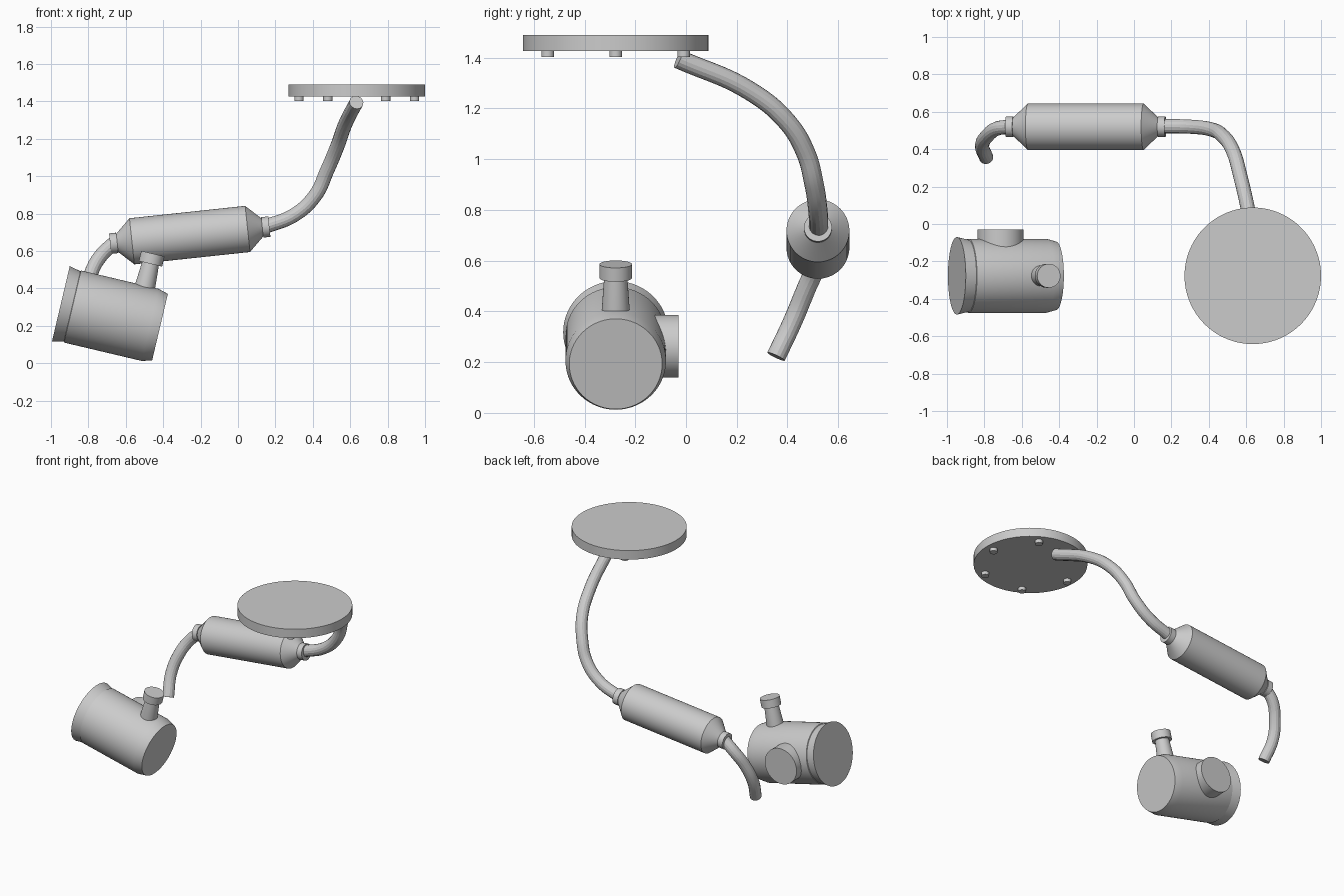
import bpy, bmesh
from math import cos, sin, pi, radians
from mathutils import Vector

cube = bpy.data.objects.get("Cube")
if cube:
    bpy.data.objects.remove(cube, do_unlink=True)

grey = bpy.data.materials.new("light_grey")
grey.use_nodes = True
grey.diffuse_color = (0.6, 0.6, 0.6, 1)
grey.node_tree.nodes["Principled BSDF"].inputs["Base Color"].default_value = (0.6, 0.6, 0.6, 1)


def finish(obj):
    obj.data.materials.clear()
    obj.data.materials.append(grey)
    bpy.ops.object.select_all(action='DESELECT')
    obj.select_set(True)
    bpy.context.view_layer.objects.active = obj
    bpy.ops.object.shade_smooth_by_angle(angle=radians(20))
    return obj


def lathe(name, origin, axis, profile, sides=64):
    """Closed solid of revolution; profile is (distance along axis, radius)."""
    bm = bmesh.new()
    turn = Vector((0, 0, 1)).rotation_difference(Vector(axis))
    rings = [[bm.verts.new(Vector(origin) + turn @ Vector((r * cos(2 * pi * i / sides),
                                                          r * sin(2 * pi * i / sides), t)))
              for i in range(sides)] for t, r in profile]
    for low, high in zip(rings, rings[1:]):
        for i in range(sides):
            j = (i + 1) % sides
            bm.faces.new((low[i], low[j], high[j], high[i]))
    bm.faces.new(rings[0][::-1])
    bm.faces.new(rings[-1])
    mesh = bpy.data.meshes.new(name)
    bm.to_mesh(mesh)
    bm.free()
    obj = bpy.data.objects.new(name, mesh)
    bpy.context.collection.objects.link(obj)
    return finish(obj)


def pipe(name, points, radius):
    """Round capped tube along a smooth path."""
    curve = bpy.data.curves.new(name, 'CURVE')
    curve.dimensions = '3D'
    curve.bevel_depth = radius
    curve.bevel_resolution = 6
    curve.use_fill_caps = True
    spline = curve.splines.new('BEZIER')
    spline.resolution_u = 10
    spline.bezier_points.add(len(points) - 1)
    for bp, co in zip(spline.bezier_points, points):
        bp.co = co
        bp.handle_left_type = bp.handle_right_type = 'AUTO'
    obj = bpy.data.objects.new(name, curve)
    bpy.context.collection.objects.link(obj)
    bpy.ops.object.select_all(action='DESELECT')
    obj.select_set(True)
    bpy.context.view_layer.objects.active = obj
    bpy.ops.object.convert(target='MESH')
    return finish(bpy.context.view_layer.objects.active)


# Round mounting plate with a ring of six bolts underneath
plate = Vector((0.635, -0.277, 1.427))
lathe("mounting_plate", plate, (0, 0, 1), [(0, 0.365), (0.063, 0.365)], 96)
for k in range(6):
    a = k * pi / 3
    lathe(f"plate_bolt_{k + 1}", plate + Vector((0.309 * cos(a), 0.268 / sin(pi / 3) * sin(a), -0.024)),
          (0, 0, 1), [(0, 0.025), (0.03, 0.025)], 24)

# Tilted canister with tapered ends and collars
tilt = radians(6.1)
along = Vector((cos(tilt), 0, sin(tilt)))
mid = Vector((-0.258, 0.52, 0.685))
half = [(0.428, 0.055), (0.39, 0.055), (0.39, 0.049), (0.311, 0.124)]
lathe("canister", mid, along, [(-t, r) for t, r in half] + half[::-1])

# Bent pipes on both ends of the canister
pipe("upper_pipe", [(0.633, -0.03, 1.395), (0.57, 0.25, 1.27), (0.527, 0.396, 1.15),
                    (0.475, 0.471, 1.027), (0.415, 0.505, 0.9), (0.305, 0.52, 0.795),
                    (0.14, 0.523, 0.728)], 0.038)
pipe("lower_pipe", [(-0.66, 0.52, 0.645), (-0.733, 0.51, 0.575), (-0.782, 0.474, 0.49),
                    (-0.812, 0.42, 0.36), (-0.79, 0.355, 0.222)], 0.038)

# Drum with flared rim, stubby top handle and rear disc
rim = Vector((-0.947, -0.277, 0.318))
drum_axis = Vector((0.973, 0, -0.23)).normalized()
drum_up = Vector((0.23, 0, 0.973)).normalized()
lathe("drum", rim, drum_axis, [(0, 0.207), (0.062, 0.193), (0.064, 0.198),
                               (0.49, 0.198), (0.5445, 0.183)], 96)
neck = rim + drum_axis * 0.417
lathe("handle_stem", neck, drum_up, [(0.1, 0.056), (0.19, 0.055), (0.33, 0.045)], 48)
lathe("handle_cap", neck, drum_up, [(0.318, 0.064), (0.374, 0.064)], 48)
lathe("rear_disc", rim + drum_axis * 0.24, (0, 1, 0), [(0.1, 0.123), (0.247, 0.123)])
